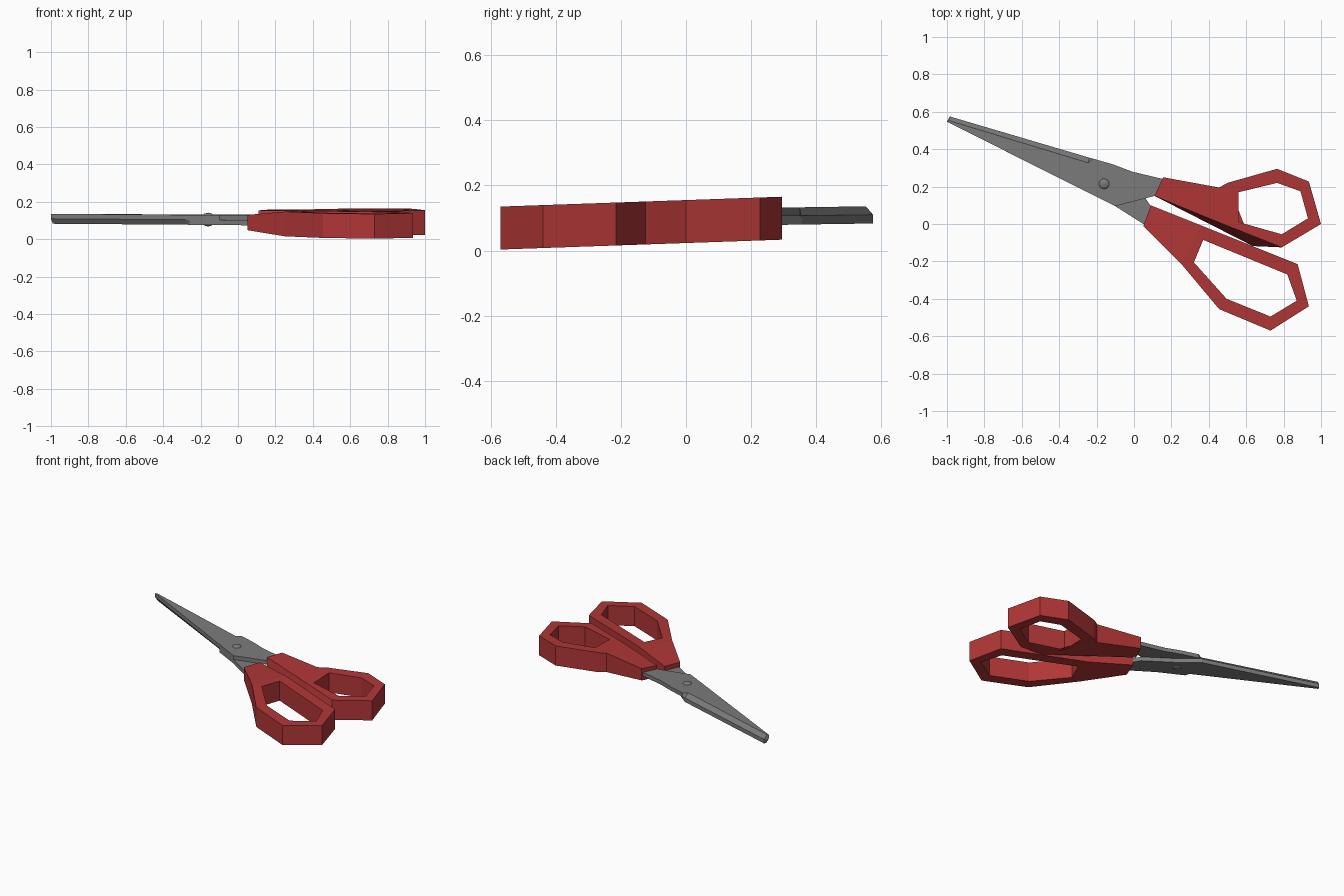
import bpy, bmesh

if "Cube" in bpy.data.objects:
    bpy.data.objects.remove(bpy.data.objects["Cube"])


def material(name, rgb):
    m = bpy.data.materials.new(name)
    m.diffuse_color = (*rgb, 1)
    m.use_nodes = True
    m.node_tree.nodes["Principled BSDF"].inputs["Base Color"].default_value = m.diffuse_color
    return m


RED = material("red plastic", (0.44, 0.037, 0.037))
STEEL = material("grey steel", (0.2, 0.2, 0.2))


def make(name, verts, faces, mat):
    me = bpy.data.meshes.new(name)
    me.from_pydata(verts, [], faces)
    bm = bmesh.new()
    bm.from_mesh(me)
    bmesh.ops.recalc_face_normals(bm, faces=bm.faces[:])
    bm.to_mesh(me)
    bm.free()
    me.materials.append(mat)
    ob = bpy.data.objects.new(name, me)
    bpy.context.collection.objects.link(ob)
    return ob


def handle(name, outer, inner, neck, bulge=(0, 0)):
    """Six-sided finger ring (outer/inner loops) plus a tapering neck.
    neck points are (x, y, z_bottom, z_top); bulge shifts the underside of the last ring point."""
    tilt = 0.035                       # handles lean slightly along y
    pts = [(x, y, 0.023, 0.155) for x, y in outer + inner] + neck
    n = len(pts)
    low = [(x, y, zb + tilt * y) for x, y, zb, zt in pts]
    top = [(x, y, zt + tilt * y) for x, y, zb, zt in pts]
    x, y, z = low[5]
    low[5] = (x + bulge[0], y + bulge[1], z)
    caps = [[i, (i + 1) % 6, 6 + (i + 1) % 6, 6 + i] for i in range(6)]
    neck_ids = [5] + list(range(12, n)) + [0]
    caps.append(neck_ids)
    faces = caps + [[i + n for i in f] for f in caps]
    rim = list(range(6)) + list(range(12, n))
    for loop in (rim, list(range(6, 12))):
        for a, b in zip(loop, loop[1:] + loop[:1]):
            faces.append([a, b, b + n, a + n])
    return make(name, low + top, faces, RED)


def blade(name, inside, outside, z_in, z_out):
    """Flat blade: outline on the contact plane, inset outline on the ground outer face."""
    n = len(inside)
    lift = lambda y: 0.015 * (y - 0.3)
    verts = [(x, y, z_in + lift(y)) for x, y in inside]
    verts += [(x, y, z_out + lift(y)) for x, y in outside]
    faces = [list(range(n)), list(range(n, 2 * n))]
    faces += [[i, (i + 1) % n, n + (i + 1) % n, n + i] for i in range(n)]
    return make(name, verts, faces, STEEL)


# Small thumb handle, with its underside bulging toward the other handle
handle("thumb_handle",
       [(.50, .22), (.765, .295), (.935, .227), (1.0, 0), (.79, -.125), (.52, -.018)],
       [(.56, .17), (.765, .22), (.89, .175), (.93, .03), (.79, -.055), (.56, .01)],
       [(.11, .15, .07, .149), (.155, .25, .07, .149), (.455, .195, .027, .154)],
       bulge=(.115, -.10))

# Large finger handle
handle("finger_handle",
       [(.36, -.008), (.875, -.215), (.935, -.44), (.73, -.57), (.455, -.455), (.25, -.21)],
       [(.37, -.085), (.82, -.27), (.87, -.41), (.73, -.495), (.495, -.40), (.32, -.205)],
       [(.05, -.01, .049, .13), (.09, .10, .049, .13)])

# Upper blade, ground along its outer edge
root = [(-.22, .35), (-.11, .318), (-.01, .28), (.22, .225), (.18, .13),
        (.11, .15), (-.1, .095), (-.25, .17), (-1.0, .547)]
blade("upper_blade", [(-.985, .575), (-.24, .355)] + root,
      [(-.99, .553), (-.245, .327)] + root, .106, .132)

# Lower blade, ground along the opposite edge underneath
spine = [(-.985, .575), (-.24, .355), (-.12, .26), (.06, .14), (.09, .095),
         (.15, .04), (.10, -.03), (.05, 0), (-.1, .095), (-.26, .175)]
blade("lower_blade", spine + [(-.28, .185), (-1.0, .547)],
      spine + [(-.27, .205), (-.99, .56)], .106, .079)

# Rivet with domed heads on both sides
bpy.ops.mesh.primitive_uv_sphere_add(segments=10, ring_count=6, radius=1, location=(-.16, .215, .105))
rivet = bpy.context.object
rivet.name = "pivot_rivet"
rivet.scale = (.042, .042, .037)
rivet.data.materials.append(STEEL)
